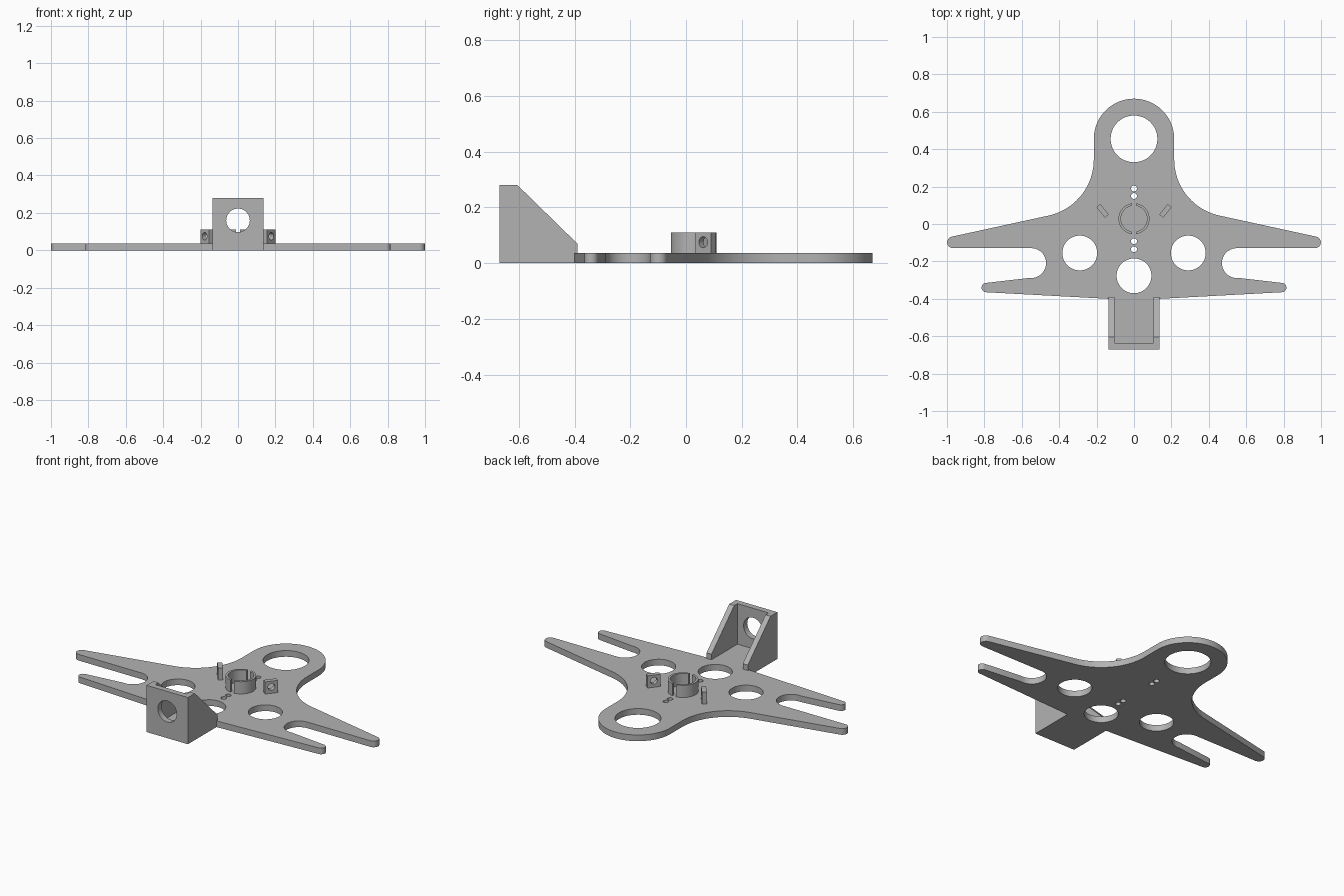
import bpy, bmesh
from math import sin, cos, radians
from mathutils import Matrix, Vector

if "Cube" in bpy.data.objects:
    bpy.data.objects.remove(bpy.data.objects["Cube"])

GREY = (0.45, 0.45, 0.45, 1)
mat = bpy.data.materials.new("grey plastic")
mat.use_nodes = True
mat.diffuse_color = GREY
mat.node_tree.nodes["Principled BSDF"].inputs["Base Color"].default_value = GREY

X, Y, Z = Vector((1, 0, 0)), Vector((0, 1, 0)), Vector((0, 0, 1))
THICK = 0.037   # base plate
TOP = 0.11      # top of ring and sensor tabs


def arc(cx, cy, r, start, end, n=16):
    """Points along an arc, angles in degrees."""
    angles = [radians(start + (end - start) * i / n) for i in range(n + 1)]
    return [(cx + r * cos(a), cy + r * sin(a)) for a in angles]


def circle(cx, cy, r, n=48):
    return arc(cx, cy, r, 0, 360, n)[:-1]


def rect(x0, y0, x1, y1):
    return [(x0, y0), (x1, y0), (x1, y1), (x0, y1)]


def slab(name, loops, depth, origin, u=X, v=Y):
    """Extrude closed loops (later loops cut holes), centred on origin in the u-v plane."""
    curve = bpy.data.curves.new(name, "CURVE")
    curve.dimensions = "2D"
    curve.fill_mode = "BOTH"
    curve.extrude = depth / 2
    for loop in loops:
        spline = curve.splines.new("POLY")
        spline.points.add(len(loop) - 1)
        for point, (a, b) in zip(spline.points, loop):
            point.co = (a, b, 0, 1)
        spline.use_cyclic_u = True
    helper = bpy.data.objects.new(name + " outline", curve)
    bpy.context.collection.objects.link(helper)
    bpy.context.view_layer.update()
    graph = bpy.context.evaluated_depsgraph_get()
    mesh = bpy.data.meshes.new_from_object(helper.evaluated_get(graph))
    bpy.data.objects.remove(helper)

    frame = Matrix((u, v, u.cross(v))).transposed().to_4x4()
    mesh.transform(Matrix.Translation(origin) @ frame)
    bm = bmesh.new()
    bm.from_mesh(mesh)
    bmesh.ops.remove_doubles(bm, verts=bm.verts, dist=0.0001)
    bmesh.ops.recalc_face_normals(bm, faces=bm.faces)
    bm.to_mesh(mesh)
    bm.free()
    mesh.materials.clear()
    mesh.materials.append(mat)
    obj = bpy.data.objects.new(name, mesh)
    bpy.context.collection.objects.link(obj)
    bpy.ops.object.select_all(action="DESELECT")
    obj.select_set(True)
    bpy.context.view_layer.objects.active = obj
    bpy.ops.object.shade_smooth_by_angle(angle=radians(30))
    return obj


# Base plate: right half of the outline from the back centre round to the front tab
half = arc(0, 0.455, 0.215, 90, 0, 20)              # rounded back end
half += arc(0.522, 0.345, 0.307, 180, 257.5, 20)    # sweep into the long arm
half += arc(0.968, -0.098, 0.031, 77.5, -90, 12)    # long arm tip
half += arc(0.55, -0.209, 0.08, 90, 277, 20)        # slot between the arms
half += arc(0.79, -0.34, 0.025, 83, -93, 12)        # short arm tip
half += [(0.137, -0.4), (0.104, -0.4), (0.104, -0.635)]
outline = half + [(-x, y) for x, y in reversed(half[1:])]

holes = [circle(0, 0.455, 0.125), circle(0, -0.277, 0.093)]
holes += [circle(s * 0.29, -0.155, 0.093) for s in (-1, 1)]
holes += [circle(0, y, 0.016, 20) for y in (0.19, 0.15, -0.092, -0.135)]
slab("base_plate", [outline] + holes, THICK, Z * (THICK / 2))

# Upright front wall with a round opening
slab("front_wall", [rect(-0.137, 0, 0.137, 0.28), circle(0, 0.16, 0.063)],
     0.035, Y * -0.6525, X, Z)

# Sloping side braces behind the wall
brace = [(-0.635, 0), (-0.4, 0), (-0.4, THICK), (-0.39, THICK),
         (-0.39, 0.07), (-0.605, 0.28), (-0.635, 0.28)]
for side, s in (("left", 1), ("right", -1)):
    slab(side + "_brace", [brace], 0.033, X * (s * 0.1205), Y, Z)

    # Half of the split ring, open at front and back
    mid = 0 if s > 0 else 180
    half_ring = arc(0, 0.028, 0.083, mid - 82, mid + 82, 28)
    half_ring += arc(0, 0.028, 0.07, mid + 80, mid - 80, 28)
    slab(side + "_ring_half", [half_ring], TOP - THICK, Z * ((TOP + THICK) / 2))

    # Angled tab with a cross hole
    along = Vector((s * 0.62, 0.785, 0)).normalized()
    slab(side + "_tab", [rect(-0.036, THICK, 0.036, TOP), circle(0, 0.075, 0.02, 24)],
         0.027, Vector((s * 0.168, 0.07, 0)), along, Z)
